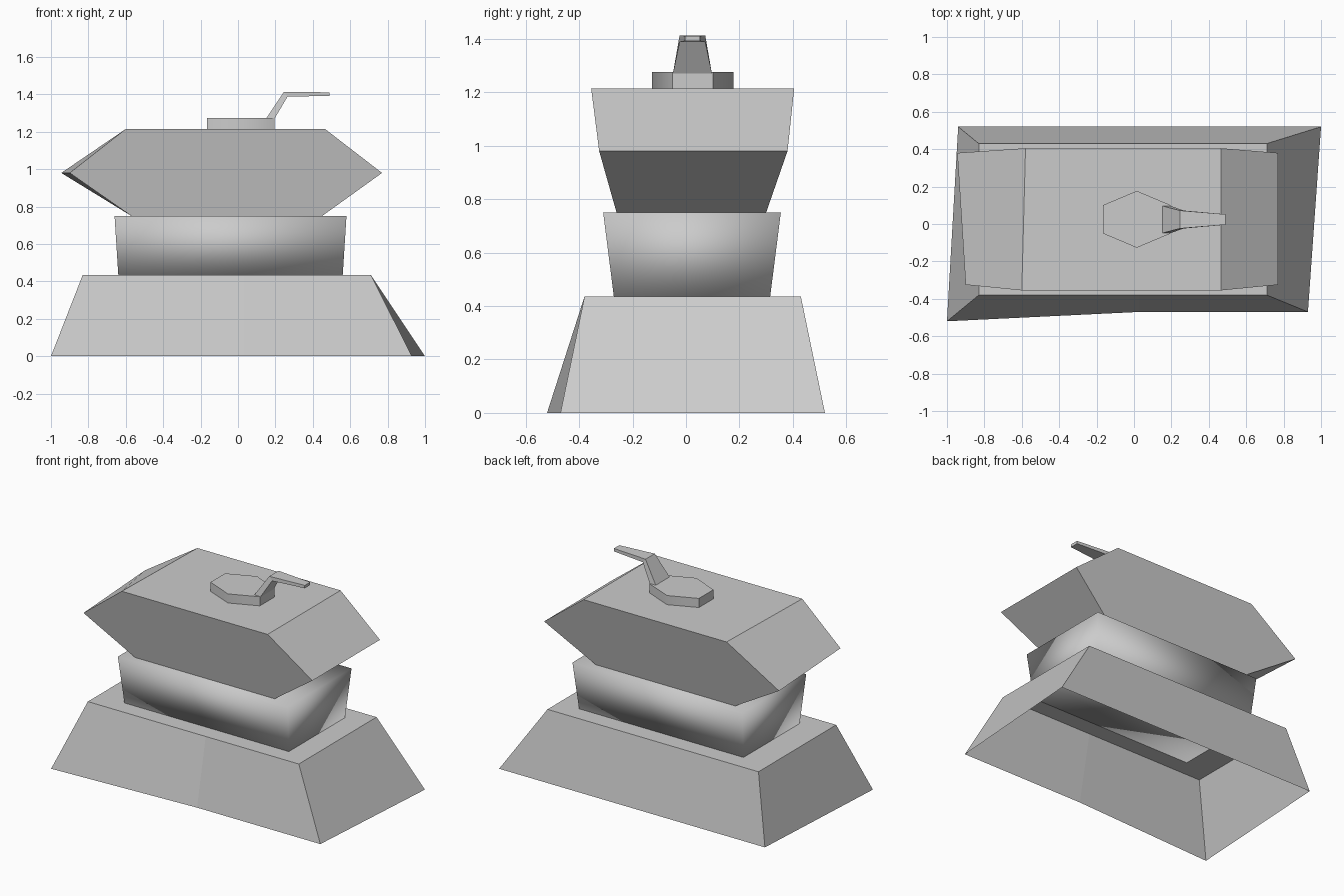
import bpy, bmesh

cube = bpy.data.objects.get("Cube")
if cube:
    bpy.data.objects.remove(cube, do_unlink=True)

grey = bpy.data.materials.new("plain grey")
grey.use_nodes = True
GREY = (0.6, 0.6, 0.6, 1)
grey.diffuse_color = GREY
grey.node_tree.nodes["Principled BSDF"].inputs["Base Color"].default_value = GREY


def loft(name, rings, cap_start=True, cap_end=True):
    """Skin matching closed rings of points, with optional end caps."""
    bm = bmesh.new()
    loops = [[bm.verts.new(p) for p in ring] for ring in rings]
    for a, b in zip(loops, loops[1:]):
        n = len(a)
        for i in range(n):
            j = (i + 1) % n
            bm.faces.new((a[i], a[j], b[j], b[i]))
    if cap_start:
        bm.faces.new(loops[0][::-1])
    if cap_end:
        bm.faces.new(loops[-1])
    bmesh.ops.recalc_face_normals(bm, faces=bm.faces)
    mesh = bpy.data.meshes.new(name)
    bm.to_mesh(mesh)
    bm.free()
    mesh.materials.append(grey)
    obj = bpy.data.objects.new(name, mesh)
    bpy.context.collection.objects.link(obj)
    return obj


def rect(x0, x1, y0, y1, z):
    return [(x0, y0, z), (x1, y0, z), (x1, y1, z), (x0, y1, z)]


# Flared base: a hollow skirt, open underneath, slightly skewed at the floor
floor = [(-1, -0.52, 0), (0.03, -0.47, 0), (0.93, -0.47, 0), (1, 0.52, 0), (-0.94, 0.52, 0)]
rim = rect(-0.83, 0.71, -0.38, 0.43, 0.435)
rim.insert(1, (0.03, -0.38, 0.435))
loft("base", [floor, rim], cap_start=False)

# Smooth-shaded body
body = loft("body", [rect(-0.64, 0.56, -0.27, 0.315, 0.435),
                     rect(-0.66, 0.58, -0.31, 0.355, 0.75)])
body.data.shade_smooth()


# Lid: two six-sided end profiles joined front to back
def lid_profile(tip, top_left, y_low, y_mid, y_top):
    return [(-0.57, y_low, 0.75), (0.45, y_low, 0.75), (0.77, y_mid, 0.98),
            (0.465, y_top, 1.215), (top_left, y_top, 1.215), (tip, y_mid, 0.98)]


loft("lid", [lid_profile(-0.90, -0.60, -0.26, -0.325, -0.355),
             lid_profile(-0.945, -0.58, 0.30, 0.38, 0.405)])


# Six-sided cap on the lid
def hexagon(rx, ry, z):
    corners = [(0, 1), (-1, 0.5), (-1, -0.5), (0, -1), (1, -0.5), (1, 0.5)]
    return [(0.015 + rx * x, 0.025 + ry * y, z) for x, y in corners]


cap = loft("cap", [hexagon(0.18, 0.152, 1.21), hexagon(0.18, 0.152, 1.275)])
bpy.context.view_layer.objects.active = cap
cap.select_set(True)
bpy.ops.object.shade_smooth_by_angle(angle=1.1)


# Bent lever that narrows towards its tip
def section(low, high, half):
    y = 0.024
    return [(low[0], y - half, low[1]), (low[0], y + half, low[1]),
            (high[0], y + half, high[1]), (high[0], y - half, high[1])]


loft("lever", [section((0.195, 1.27), (0.15, 1.27), 0.073),
               section((0.265, 1.388), (0.245, 1.413), 0.048),
               section((0.49, 1.392), (0.49, 1.411), 0.028)])
